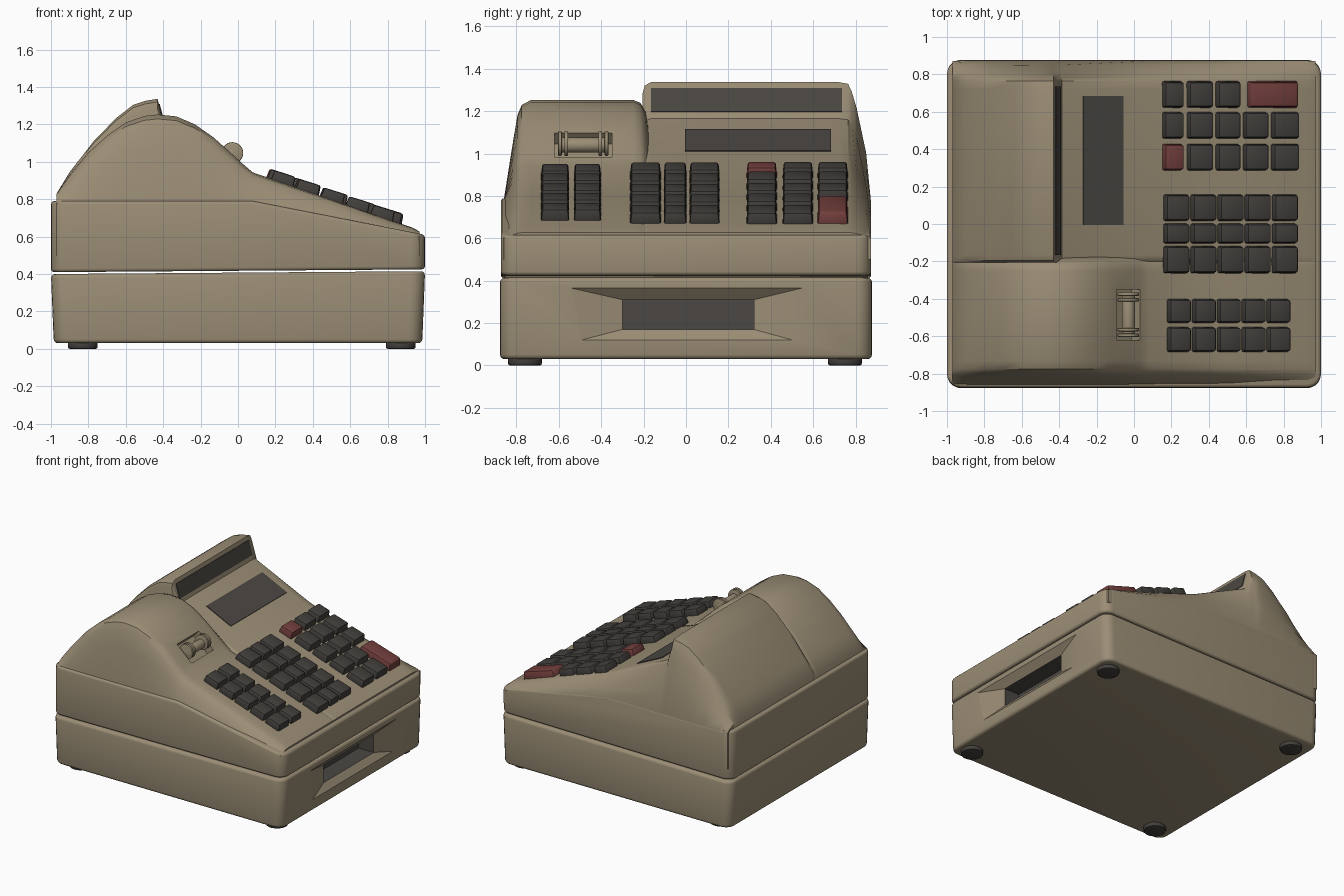
import bpy, bmesh, math
from mathutils import Matrix, Vector

if "Cube" in bpy.data.objects:
    bpy.data.objects.remove(bpy.data.objects["Cube"], do_unlink=True)


def material(name, rgb):
    m = bpy.data.materials.new(name)
    m.use_nodes = True
    m.diffuse_color = (*rgb, 1)
    bsdf = next(n for n in m.node_tree.nodes if n.type == 'BSDF_PRINCIPLED')
    bsdf.inputs["Base Color"].default_value = (*rgb, 1)
    bsdf.inputs["Roughness"].default_value = 0.6
    return m


beige = material("beige plastic", (0.33, 0.27, 0.18))
dark = material("dark key plastic", (0.055, 0.05, 0.045))
screen = material("grey screen", (0.07, 0.064, 0.056))
red = material("dull red", (0.17, 0.05, 0.046))


def finish(name, bm, mat, smooth=True):
    bmesh.ops.recalc_face_normals(bm, faces=bm.faces[:])
    me = bpy.data.meshes.new(name)
    bm.to_mesh(me)
    bm.free()
    ob = bpy.data.objects.new(name, me)
    bpy.context.collection.objects.link(ob)
    me.materials.append(mat)
    if smooth:
        shade(ob)
    return ob


def shade(ob):
    bpy.ops.object.select_all(action='DESELECT')
    ob.select_set(True)
    bpy.context.view_layer.objects.active = ob
    bpy.ops.object.shade_smooth_by_angle(angle=math.radians(38))


def box(name, centre, size, mat, tilt=0, taper=1, bevel=0):
    bm = bmesh.new()
    bmesh.ops.create_cube(bm, size=1, matrix=Matrix.Diagonal((*size, 1)))
    for v in bm.verts:
        if v.co.z > 0:
            v.co.x *= taper
            v.co.y *= taper
    if bevel:
        bmesh.ops.bevel(bm, geom=bm.edges[:], offset=bevel, segments=2, profile=0.5, affect='EDGES')
    bm.transform(Matrix.Translation(centre) @ Matrix.Rotation(tilt, 4, 'Y'))
    return finish(name, bm, mat, bevel > 0)


def cylinder(name, centre, radius, depth, mat, axis='Z', bevel=0.01):
    bm = bmesh.new()
    bmesh.ops.create_cone(bm, cap_ends=True, segments=28, radius1=radius, radius2=radius, depth=depth)
    rims = [e for e in bm.edges if abs(e.verts[0].co.z - e.verts[1].co.z) < 1e-4]
    bmesh.ops.bevel(bm, geom=rims, offset=bevel, segments=2, profile=0.5, affect='EDGES')
    if axis == 'Y':
        bm.transform(Matrix.Rotation(math.pi / 2, 4, 'X'))
    bm.transform(Matrix.Translation(centre))
    return finish(name, bm, mat)


def rounded_case(name, profile, half_y, rim):
    """Side profile extruded across, with round upright corners and softened rims."""
    bm = bmesh.new()
    face = bm.faces.new([bm.verts.new((x, -half_y, z)) for x, z in profile])
    new = bmesh.ops.extrude_face_region(bm, geom=[face])["geom"]
    for v in new:
        if isinstance(v, bmesh.types.BMVert):
            v.co.y = half_y
    bmesh.ops.recalc_face_normals(bm, faces=bm.faces[:])

    def along(e):
        return abs((e.verts[1].co - e.verts[0].co).normalized().z)
    bmesh.ops.bevel(bm, geom=[e for e in bm.edges if along(e) > 0.9], offset=0.075,
                    segments=5, profile=0.5, affect='EDGES')
    sharp = [e for e in bm.edges if e.calc_face_angle(0) > 0.7]
    bmesh.ops.bevel(bm, geom=sharp, offset=rim, segments=3, profile=0.5, affect='EDGES')
    return finish(name, bm, beige)


def ledge(x):
    return 0.78 - max(0, x - 0.08) * 0.2


def deck(x):
    return 0.943 - (x - 0.08) * 0.346


def loft(name, profile, sections):
    """Joins copies of a profile at (y, rise) sections, sinking to the ledge as rise falls."""
    bm = bmesh.new()
    rings = []
    for y, t in sections:
        pts = [(x, ledge(x) + (z - ledge(x)) * t) for x, z in profile]
        pts += [(profile[-1][0], 0.5), (profile[0][0], 0.5)]
        rings.append([bm.verts.new((x, y, z)) for x, z in pts])
    n = len(rings[0])
    for a, b in zip(rings, rings[1:]):
        for i in range(n):
            j = (i + 1) % n
            bm.faces.new((a[i], a[j], b[j], b[i]))
    bm.faces.new(rings[0])
    bm.faces.new(rings[-1])
    return finish(name, bm, beige)


def cut(target, cutter):
    cutter.hide_render = True
    mod = target.modifiers.new("cut", 'BOOLEAN')
    mod.operation = 'DIFFERENCE'
    mod.solver = 'EXACT'
    mod.material_mode = 'TRANSFER'
    mod.object = cutter
    bpy.ops.object.select_all(action='DESELECT')
    target.select_set(True)
    bpy.context.view_layer.objects.active = target
    bpy.ops.object.modifier_apply(modifier=mod.name)
    bpy.data.objects.remove(cutter, do_unlink=True)
    shade(target)


# Lower case with a flared drawer pull
base = rounded_case("lower_case", [(-0.985, 0.03), (0.985, 0.03), (1, 0.415), (-1, 0.4)], 0.878, 0.022)
bm = bmesh.new()
bmesh.ops.create_cube(bm, size=1)
for v in bm.verts:
    outer = v.co.x > 0
    up = v.co.z > 0
    side = 1 if v.co.y > 0 else -1
    v.co = (1.02, side * 0.65, 0.39 if up else 0.08) if outer else \
           (0.95, 0.01 + side * 0.31, 0.31 if up else 0.17)
cut(base, finish("flare_cutter", bm, beige, False))
cut(base, box("pull_cutter", (0.9, 0.01, 0.24), (0.16, 0.62, 0.14), screen))

# Upper case up to the ledge
rounded_case("upper_case", [(-1, 0.41), (1, 0.425), (1, 0.61), (0.08, 0.79), (-1, 0.79)], 0.874, 0.018)

# Printer hump on the front half
slope = [(0.08, deck(0.08)), (0.5, deck(0.5)), (0.93, deck(0.93)), (0.97, 0.628)]
hump = [(-0.97, 0.83), (-0.9, 0.93), (-0.8, 1.05), (-0.7, 1.14), (-0.6, 1.21), (-0.5, 1.245),
        (-0.43, 1.253), (-0.33, 1.243), (-0.23, 1.2), (-0.13, 1.13), (-0.03, 1.04), (0.03, 0.985)]
cover = loft("printer_hump", hump + slope,
             [(-0.86, 0), (-0.815, 0.6), (-0.795, 0.85), (-0.775, 0.95), (-0.73, 1),
              (-0.25, 1), (-0.215, 0.97), (-0.19, 0.88), (-0.175, 0.7)])

# Display hood and sloping panel on the back half
hood = [(-0.97, 0.83), (-0.9, 0.945), (-0.77, 1.112), (-0.65, 1.235), (-0.56, 1.305),
        (-0.5, 1.325), (-0.43, 1.337), (-0.385, 1.165)]
loft("display_hood", hood + slope,
     [(-0.205, 0.9), (-0.195, 0.97), (-0.165, 1), (0.72, 1), (0.765, 0.985),
      (0.782, 0.92), (0.805, 0.78), (0.85, 0.4), (0.872, 0)])

# Screens as thin plates
box("customer_screen", (-0.408, 0.285, 1.252), (0.009, 0.9, 0.115), screen, tilt=-0.256)
box("operator_screen", (-0.165, 0.34, 1.061), (0.235, 0.69, 0.009), screen, tilt=0.445)

# Paper spool in its slot
cut(cover, box("slot_cutter", (-0.03, -0.485, 1.04), (0.17, 0.27, 0.14), beige, tilt=0.73))
cylinder("paper_spool", (-0.03, -0.485, 1.04), 0.035, 0.24, beige, 'Y')
for y in (-0.595, -0.565, -0.405, -0.375):
    cylinder("spool_flange", (-0.03, y, 1.047), 0.058, 0.018, beige, 'Y', 0.005)


# Keys, each given by its extents seen from above
def key(x0, x1, y0, y1, mat=dark):
    x = (x0 + x1) / 2
    box("key", (x + 0.004, (y0 + y1) / 2, deck(x) + 0.018), ((x1 - x0) * 1.03, y1 - y0, 0.064),
        mat, tilt=0.3, taper=0.9, bevel=0.01)


columns = [(0.15, 0.26), (0.28, 0.42), (0.435, 0.565), (0.58, 0.715), (0.73, 0.88)]
for y0, y1 in [(0.62, 0.765), (0.455, 0.6), (0.285, 0.43)]:
    for i, (x0, x1) in enumerate(columns):
        if y0 > 0.6 and i > 2:
            continue
        key(x0, x1, y0, y1, red if i == 0 and y0 < 0.3 else dark)
key(0.6, 0.88, 0.62, 0.765, red)

for y0, y1 in [(0.015, 0.16), (-0.105, 0.003), (-0.265, -0.117)]:
    for i in range(5):
        key(0.155 + i * 0.145, 0.292 + i * 0.145, y0, y1)

for y0, y1 in [(-0.53, -0.4), (-0.685, -0.55)]:
    for i in range(5):
        key(0.175 + i * 0.133, 0.3 + i * 0.133, y0, y1)

# Feet
for x in (-0.83, 0.87):
    for y in (-0.76, 0.75):
        cylinder("foot", (x, y, 0.02), 0.08, 0.04, dark)
